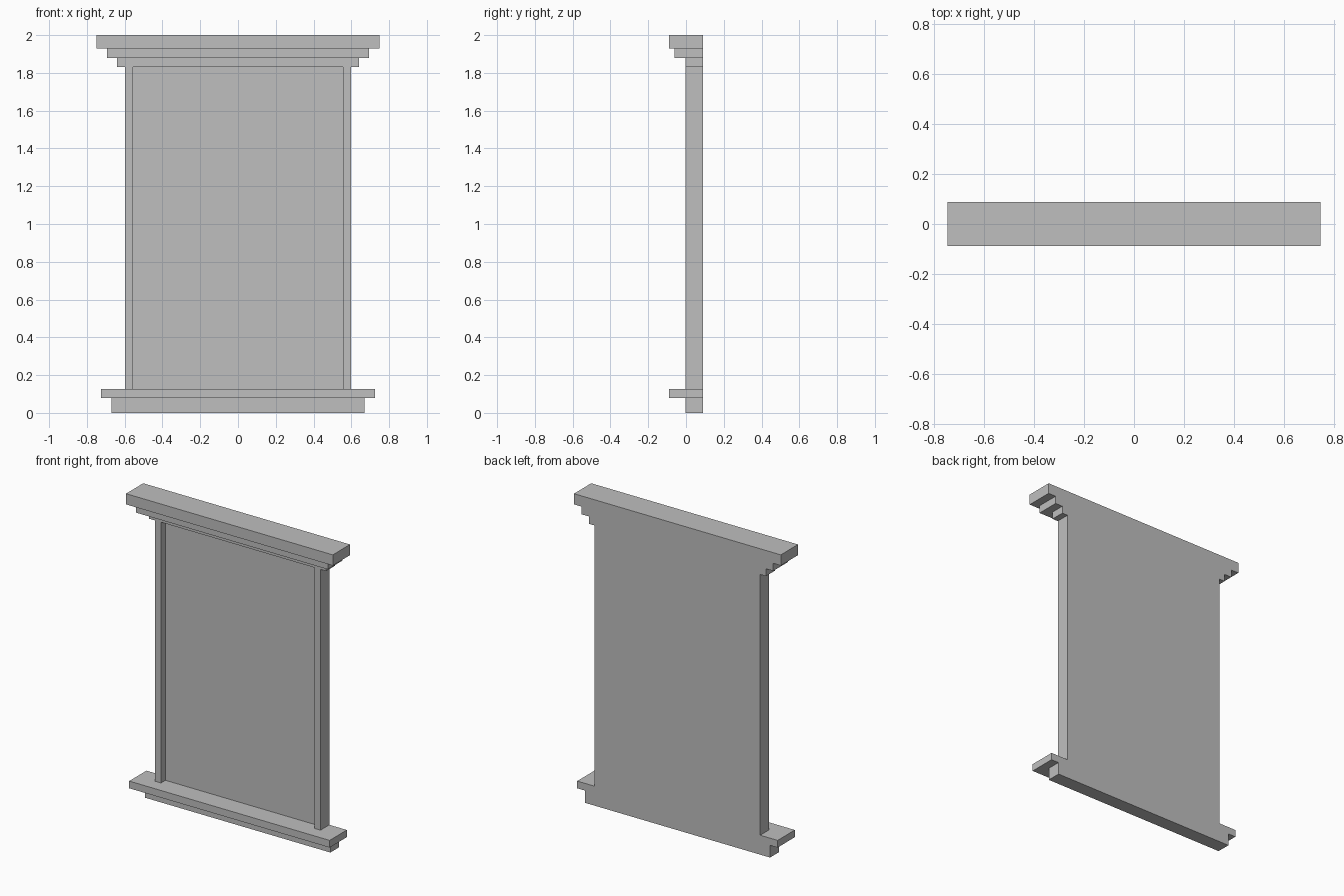
import bpy
import bmesh

cube = bpy.data.objects.get("Cube")
if cube:
    bpy.data.objects.remove(cube, do_unlink=True)

BACK = 0.089       # shared rear plane
WALL = -0.003      # front of jambs, frieze and apron
SILL_TOP, HEAD_BASE = 0.127, 1.832

grey = bpy.data.materials.new("plain_grey")
grey.use_nodes = True
colour = (0.52, 0.52, 0.52, 1)
grey.diffuse_color = colour
grey.node_tree.nodes["Principled BSDF"].inputs["Base Color"].default_value = colour


def extrude_profile(name, outline, bottom, top):
    """Extrude a closed xy outline from bottom to top."""
    bm = bmesh.new()
    base = bm.faces.new([bm.verts.new((x, y, bottom)) for x, y in outline])
    result = bmesh.ops.extrude_face_region(bm, geom=[base], use_keep_orig=True)
    raised = [v for v in result["geom"] if isinstance(v, bmesh.types.BMVert)]
    bmesh.ops.translate(bm, verts=raised, vec=(0, 0, top - bottom))
    bmesh.ops.recalc_face_normals(bm, faces=bm.faces)
    mesh = bpy.data.meshes.new(name)
    bm.to_mesh(mesh)
    bm.free()
    mesh.materials.append(grey)
    obj = bpy.data.objects.new(name, mesh)
    bpy.context.collection.objects.link(obj)


def board(name, half_width, front, bottom, top):
    w = half_width
    extrude_profile(name, [(-w, front), (w, front), (w, BACK), (-w, BACK)], bottom, top)


# Base: apron under a projecting sill
board("apron", 0.67, WALL, 0, 0.08)
board("sill", 0.725, -BACK, 0.08, SILL_TOP)

# Jambs and recessed panel in one U-shaped section
outer, inner, recess = 0.599, 0.555, 0.043
half = [(outer, BACK), (outer, WALL), (inner, WALL), (inner, recess)]
section = half + [(-x, y) for x, y in reversed(half)]
extrude_profile("jambs_and_panel", section, SILL_TOP, HEAD_BASE)

# Stepped head moulding
board("frieze", 0.64, WALL, HEAD_BASE, 1.88)
board("cornice", 0.693, -0.062, 1.88, 1.93)
board("cap", 0.748, -BACK, 1.93, 2.0)
